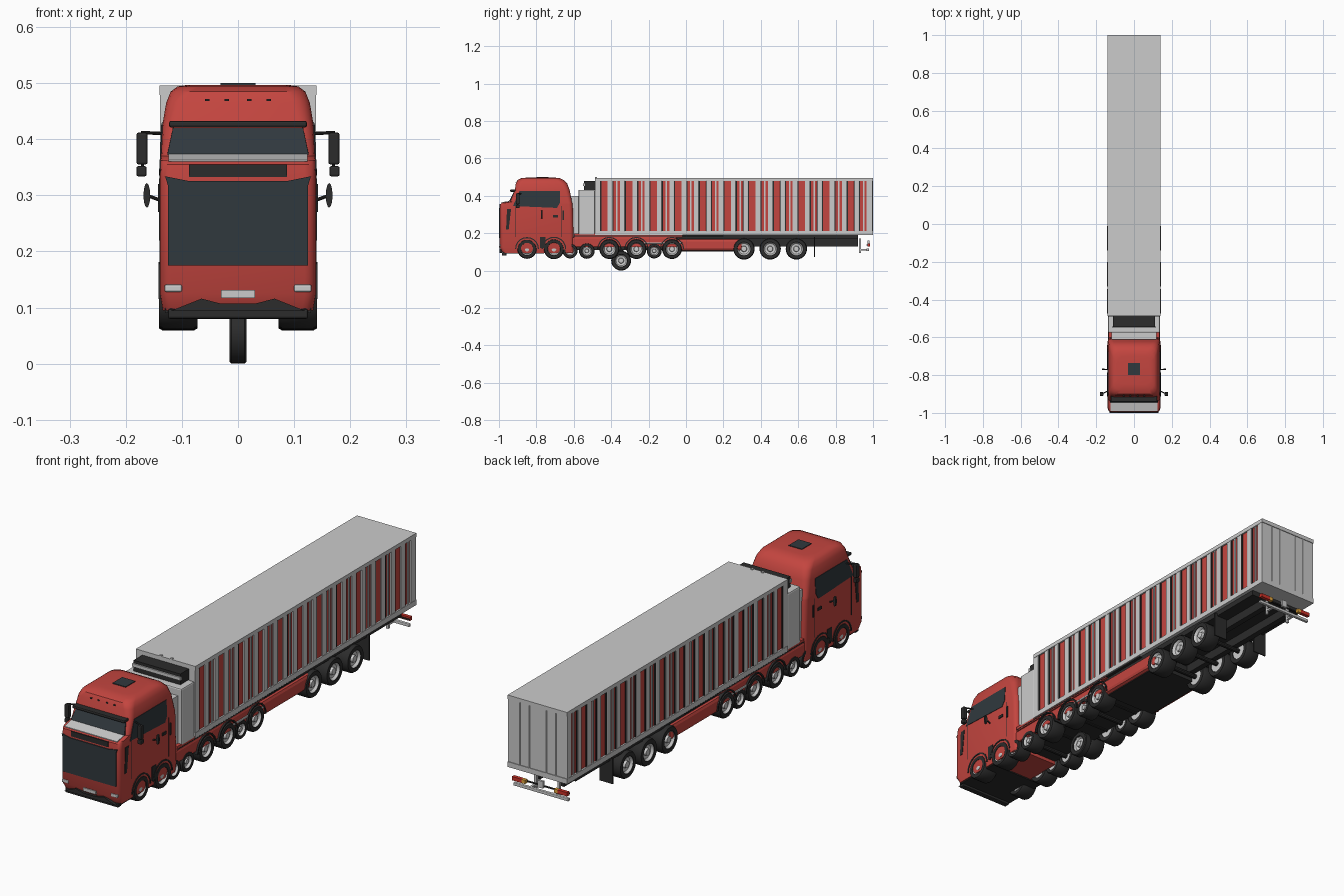
import bpy, bmesh, math
from mathutils import Vector

if "Cube" in bpy.data.objects:
    bpy.data.objects.remove(bpy.data.objects["Cube"])


def colour(name, rgb):
    m = bpy.data.materials.new(name)
    m.diffuse_color = (*rgb, 1)
    m.use_nodes = True
    m.node_tree.nodes["Principled BSDF"].inputs["Base Color"].default_value = m.diffuse_color
    return m


RED = colour("red_paint", (0.55, 0.06, 0.05))
DARK = colour("black_rubber", (0.025, 0.025, 0.025))
GLASS = colour("dark_glass", (0.03, 0.04, 0.047))
LAMP = colour("red_lamp", (0.6, 0.03, 0.02))
AMBER = colour("amber_lamp", (0.8, 0.4, 0.05))


def finish(name, bm, mat=None, smooth=False, bevel=0):
    bmesh.ops.recalc_face_normals(bm, faces=bm.faces)
    me = bpy.data.meshes.new(name)
    bm.to_mesh(me)
    bm.free()
    ob = bpy.data.objects.new(name, me)
    bpy.context.collection.objects.link(ob)
    if mat:
        me.materials.append(mat)
    if bevel:
        b = ob.modifiers.new("bevel", 'BEVEL')
        b.width, b.segments = bevel, 2
    if smooth:
        bpy.ops.object.select_all(action='DESELECT')
        ob.select_set(True)
        bpy.context.view_layer.objects.active = ob
        bpy.ops.object.shade_smooth_by_angle(angle=math.radians(35))
    return ob


def plate(name, pts, offset, mat=None, bevel=0):
    """Polygon extruded along an offset."""
    bm = bmesh.new()
    f = bm.faces.new([bm.verts.new(p) for p in pts])
    r = bmesh.ops.extrude_face_region(bm, geom=[f])
    for v in r['geom']:
        if isinstance(v, bmesh.types.BMVert):
            v.co += Vector(offset)
    return finish(name, bm, mat, False, bevel)


def box(name, x0, x1, y0, y1, z0, z1, mat=None, bevel=0):
    return plate(name, [(x0, y0, z0), (x1, y0, z0), (x1, y1, z0), (x0, y1, z0)],
                 (0, 0, z1 - z0), mat, bevel)


def pair(name, x0, x1, *rest, **kw):
    for s, side in ((1, "left"), (-1, "right")):
        box(f"{name}_{side}", s * x0, s * x1, *rest, **kw)


def loft(name, rings, mat, closed=False):
    """Skin a list of equal-length rings."""
    bm = bmesh.new()
    vs = [[bm.verts.new(p) for p in r] for r in rings]
    n = len(vs[0])
    for a, b in list(zip(vs, vs[1:])) + ([(vs[-1], vs[0])] if closed else []):
        for i in range(n):
            bm.faces.new((a[i], a[(i + 1) % n], b[(i + 1) % n], b[i]))
    if not closed:
        bm.faces.new(vs[0])
        bm.faces.new(vs[-1])
    return finish(name, bm, mat, True)


def lathe(name, profile, y, z, mat, s=1, closed=False, n=28):
    """Revolve (x, radius) points around an axle parallel to x."""
    loft(name, [[(s * x, y + r * math.cos(2 * math.pi * i / n), z + r * math.sin(2 * math.pi * i / n))
                 for i in range(n)] for x, r in profile], mat, closed)


def rod(name, a, b, r, mat=None):
    a, b = Vector(a), Vector(b)
    bm = bmesh.new()
    bmesh.ops.create_cone(bm, cap_ends=True, segments=10, radius1=r, radius2=r, depth=(b - a).length)
    bm.transform((b - a).to_track_quat('Z', 'Y').to_matrix().to_4x4())
    bmesh.ops.translate(bm, verts=bm.verts, vec=(a + b) / 2)
    finish(name, bm, mat, True)


def wheel(name, y, z, r, x0, x1, s):
    w = x1 - x0
    lathe(name + "_tyre", [(x0, r * .62), (x0, r * .93), (x0 + w * .1, r), (x1 - w * .1, r),
                           (x1, r * .93), (x1, r * .64), (x1 - w * .1, r * .6)], y, z, DARK, s, True)
    lathe(name + "_rim", [(x0 + .002, r * .6), (x1 - .003, r * .62), (x1 - .012, r * .5), (x1 - .014, r * .28),
                          (x1 - .004, r * .24), (x1 - .003, r * .1)], y, z, None, s)


# cab shell: rounded horizontal sections (z, front, rear, half width, corner radius)
sections = [(.095, -.98, -.60, .134, .02), (.125, -.996, -.60, .139, .02), (.33, -.996, -.605, .139, .02),
            (.355, -.993, -.607, .138, .02), (.362, -.985, -.608, .138, .02), (.37, -.942, -.61, .137, .022),
            (.43, -.915, -.622, .134, .025), (.465, -.91, -.635, .128, .03), (.485, -.90, -.655, .12, .035),
            (.494, -.88, -.675, .108, .04), (.497, -.85, -.70, .09, .04)]
rings = []
for z, f, b, w, r in sections:
    ring = []
    for cx, cy, a0 in ((w - r, b - r, 0), (r - w, b - r, 90), (r - w, f + r, 180), (w - r, f + r, 270)):
        for k in range(5):
            a = math.radians(a0 + k * 22.5)
            ring.append((cx + r * math.cos(a), cy + r * math.sin(a), z))
    rings.append(ring)
loft("cab_shell", rings, RED)

# cab front
plate("front_grille", [(-.125, -.994, .175), (.125, -.994, .175), (.125, -.994, .318), (.13, -.994, .334),
                       (.09, -.994, .326), (-.09, -.994, .326), (-.13, -.994, .334), (-.125, -.994, .318)],
      (0, -.006, 0), GLASS)
box("upper_grille", -.087, .087, -.998, -.98, .333, .355, DARK)
plate("hood_top", [(-.124, -.99, .3605), (.124, -.99, .3605), (.124, -.942, .371), (-.124, -.942, .371)], (0, 0, .003))
plate("windscreen", [(-.126, -.945, .372), (.126, -.945, .372), (.116, -.921, .42), (-.116, -.921, .42)],
      (0, .01, .002), GLASS)
box("sun_visor", -.123, .123, -.94, -.905, .421, .433, DARK, .004)
pair("headlight", .10, .131, -1, -.98, .128, .141, bevel=.003)
box("front_plate", -.03, .03, -1, -.985, .117, .131)
plate("bumper_intake", [(-.12, -.985, .094), (.12, -.985, .094), (.065, -.985, .116), (.03, -.985, .107),
                        (-.03, -.985, .107), (-.065, -.985, .116)], (0, -.012, 0), DARK)
box("bumper_lip", -.125, .125, -.985, -.96, .08, .098, DARK, .004)
box("roof_hatch", -.031, .031, -.80, -.735, .494, .5, GLASS)
for i in range(4):
    x = (-.055, -.02, .02, .055)[i]
    box(f"roof_marker_{i}", x - .004, x + .004, -.912, -.90, .468, .472, DARK)

# cab sides: windows, doors, vents, mirrors
for s, side in ((1, "left"), (-1, "right")):
    plate(f"side_window_{side}", [(s * .1375, -.925, .345), (s * .1375, -.69, .335), (s * .1365, -.675, .36),
                                  (s * .133, -.675, .425), (s * .133, -.89, .425)], (s * .003, 0, 0), GLASS)
    plate(f"corner_vent_{side}", [(s * .138, -.962, .22), (s * .138, -.948, .22), (s * .138, -.935, .33),
                                  (s * .138, -.957, .33)], (s * .003, 0, 0), DARK)
    rod(f"mirror_arm_{side}", (s * .13, -.88, .41), (s * .172, -.90, .412), .003, DARK)
    rod(f"mirror_post_{side}", (s * .17, -.90, .41), (s * .17, -.90, .335), .003, DARK)
    rod(f"lower_mirror_arm_{side}", (s * .135, -.77, .29), (s * .162, -.77, .30), .003, DARK)
    plate(f"lower_mirror_{side}", [(s * .1625 + .006 * math.cos(a * math.pi / 6), -.774,
                                    .30 + .022 * math.sin(a * math.pi / 6)) for a in range(12)], (0, .008, 0), DARK)
pair("main_mirror", .161, .181, -.91, -.89, .355, .412, DARK, bevel=.004)
pair("wide_mirror", .163, .181, -.91, -.89, .334, .352, DARK, bevel=.003)
for n, y in (("front", -.915), ("rear", -.665)):
    pair(f"door_seam_{n}", .13, .1398, y, y + .003, .18, .345, DARK)
pair("door_handle", .135, .143, -.71, -.685, .285, .297, DARK)
pair("rear_handle", .135, .143, -.66, -.652, .27, .32, DARK)
pair("cab_step", .12, .141, -.78, -.75, .12, .18, DARK)

# cooling unit in front of the trailer
box("cooling_unit", -.137, .137, -.575, -.487, .19, .432, bevel=.006)
box("cooler_fan_housing", -.11, .11, -.545, -.487, .43, .478, DARK)
box("cooler_lid", -.113, .113, -.551, -.54, .452, .466)
box("cab_rear_link", -.12, .12, -.612, -.57, .18, .40)

# trailer box
box("cargo_core", -.133, .133, -.485, .995, .195, .49, RED)
box("cargo_roof", -.14, .14, -.487, 1, .479, .496)
box("cargo_floor", -.14, .14, -.487, 1, .19, .212)
box("cargo_front_wall", -.139, .139, -.487, -.475, .20, .49)
box("cargo_rear_doors", -.139, .139, .985, .997, .20, .49)
for i, x in enumerate((-.085, -.04, .04, .085)):
    rod(f"door_rod_{i}", (x, .996, .205), (x, .996, .485), .003)
for i, x in enumerate((-.025, .025)):
    box(f"roof_lamp_{i}", x - .005, x + .005, -.487, -.475, .495, .499)

# ribs and narrow dark seams along both trailer sides
step = 1.45 / 22
for i in range(23):
    y = -.485 + i * step
    pair(f"side_rib_{i}", .13, .1385, y, y + .026, .21, .481, bevel=.002)
    if i < 22:
        pair(f"panel_seam_{i}", .13, .1365, y + .026, y + .032, .21, .481, DARK)
        if i % 2:
            pair(f"slim_rib_{i}", .13, .137, y + .046, y + .054, .21, .481)

# chassis and belly
pair("chassis_rail", .045, .07, -.95, .92, .13, .192, DARK)
box("trailer_underframe", -.125, .125, -.1, .92, .168, .192, DARK)
box("cab_belly", -.13, .13, -.975, -.76, .09, .15, DARK)
box("mid_belly", -.085, .085, -.76, -.03, .11, .185, DARK)
box("tank_belly", -.12, .12, -.03, .29, .102, .165, DARK)
pair("side_tank", .10, .137, -.05, .30, .106, .17, RED, bevel=.014)
pair("side_skirt", .11, .1345, -.61, -.05, .125, .178, RED, bevel=.006)
pair("upper_skirt", .10, .136, -.60, -.02, .178, .198, RED)
pair("skirt_trim", .12, .137, -.60, .2, .183, .187, DARK)
pair("side_pipe", .12, .139, -.25, -.02, .143, .151, bevel=.002)

# wheels, axles and arches: (y, z, radius)
tractor = [(-.85, .115, .052), (-.706, .115, .054), (-.41, .115, .053), (-.265, .115, .053), (-.075, .115, .053)]
trailer = [(.31, .116, .057), (.45, .116, .057), (.59, .116, .057)]
helper = [(-.62, .105, .04), (-.53, .105, .042), (-.17, .105, .04)]
for k, (y, z, r) in enumerate(tractor + trailer + helper):
    rod(f"axle_{k}", (-.1, y, z), (.1, y, z), .01, DARK)
    for s, side in ((1, "left"), (-1, "right")):
        wheel(f"wheel_{k}_{side}", y, z, r, .072, .141 if r > .045 else .137, s)
        if k < len(tractor):
            arch = []
            for rr, order in ((r + .012, range(11)), (r + .006, range(10, -1, -1))):
                arch += [(s * .09, y + rr * math.cos(math.pi * i / 10), z + rr * math.sin(math.pi * i / 10))
                         for i in order]
            plate(f"wheel_arch_{k}_{side}", arch, (s * .052, 0, 0), DARK)
wheel("spare_wheel", -.347, .053, .053, -.015, .015, 1)
rod("spare_bracket", (0, -.347, .10), (0, -.347, .13), .012, DARK)

# rear end: mud flaps, bumper and lamps
pair("mud_flap", .075, .138, .685, .69, .072, .18, DARK)
box("rear_bumper", -.13, .13, .965, .978, .105, .118, bevel=.003)
pair("bumper_post", .05, .06, .925, .935, .095, .172)
pair("bumper_stay", .05, .06, .93, .97, .108, .116)
box("lamp_bar", -.13, .13, .966, .972, .134, .139, DARK)
pair("tail_lamp", .085, .13, .97, .985, .13, .146, LAMP)
pair("turn_lamp", .068, .085, .97, .985, .13, .146, AMBER)
box("rear_plate", -.012, .012, .97, .98, .13, .16)
